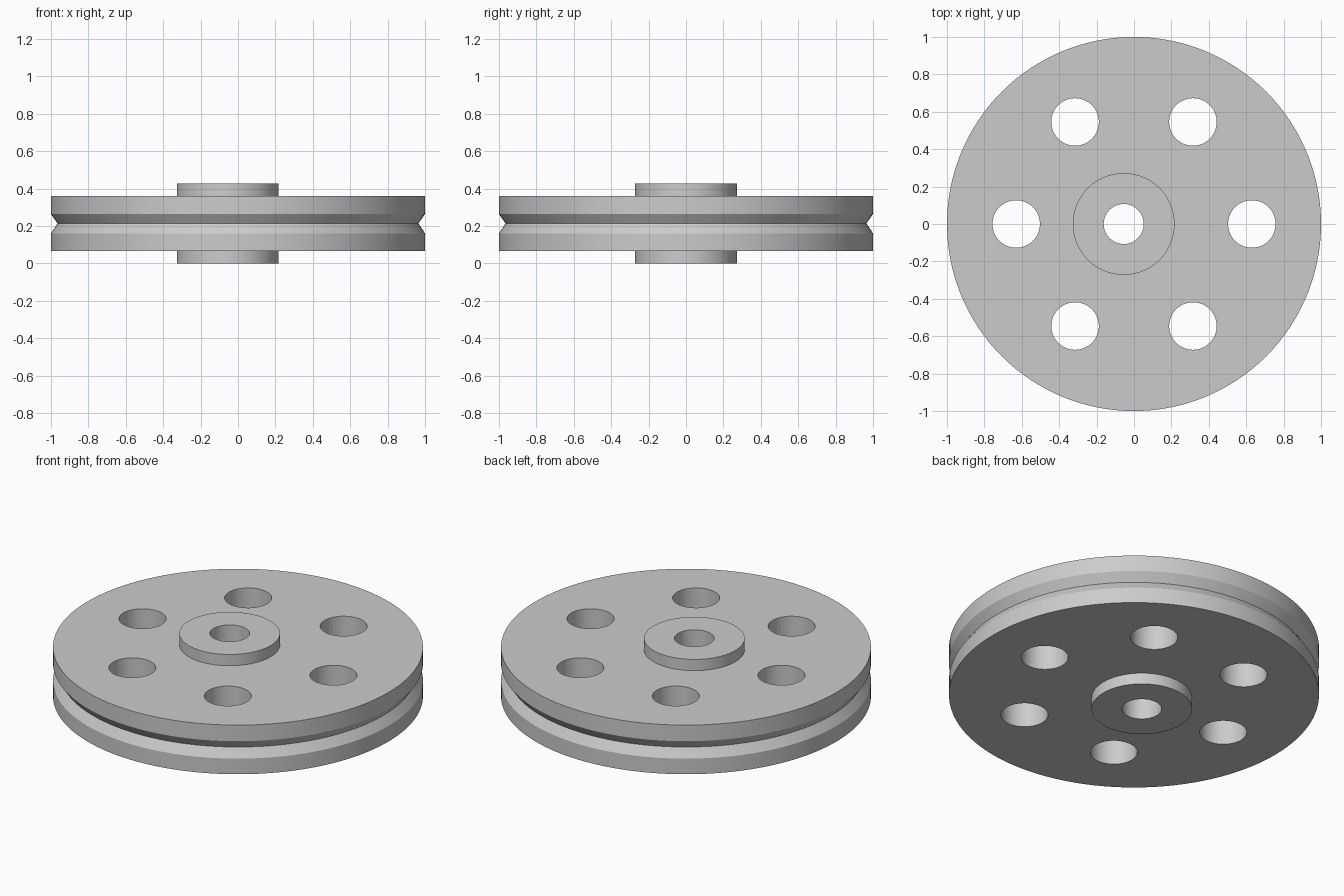
import bpy, bmesh, math
from mathutils import Matrix, Vector

if "Cube" in bpy.data.objects:
    bpy.data.objects.remove(bpy.data.objects["Cube"])

HUB_X = -0.055          # the hub and its bore sit off centre
SPOKE_HOLES = 6
HOLE_RING = 0.63

grey = bpy.data.materials.new("plain grey")
grey.use_nodes = True
grey.diffuse_color = (0.6, 0.6, 0.6, 1)
grey.node_tree.nodes["Principled BSDF"].inputs["Base Color"].default_value = (0.6, 0.6, 0.6, 1)


def turned(name, profile, x=0, y=0, segments=96):
    """Solid of revolution about z from (radius, height) points, capped at both ends."""
    bm = bmesh.new()
    rings = []
    for r, z in profile:
        angles = [2 * math.pi * i / segments for i in range(segments)]
        rings.append([bm.verts.new((x + r * math.cos(a), y + r * math.sin(a), z)) for a in angles])
    for low, high in zip(rings, rings[1:]):
        for i in range(segments):
            j = (i + 1) % segments
            bm.faces.new((low[i], low[j], high[j], high[i]))
    bm.faces.new(rings[0][::-1])
    bm.faces.new(rings[-1])
    mesh = bpy.data.meshes.new(name)
    bm.to_mesh(mesh)
    bm.free()
    mesh.materials.append(grey)
    obj = bpy.data.objects.new(name, mesh)
    bpy.context.collection.objects.link(obj)
    return obj


def combine(target, tool, operation):
    mod = target.modifiers.new(tool.name, 'BOOLEAN')
    mod.operation = operation
    mod.solver = 'EXACT'
    mod.object = tool


# Rim disc with a V groove around its edge
wheel = turned("pulley_wheel", [(1, 0.067), (1, 0.16), (0.965, 0.213), (1, 0.264), (1, 0.36)], segments=128)

# Eccentric hub, proud of both faces
hub = turned("hub", [(0.272, 0), (0.272, 0.427)], HUB_X)
combine(wheel, hub, 'UNION')

# Shaft bore and ring of lightening holes
cutters = [turned("bore_cutter", [(0.107, -0.1), (0.107, 0.5)], HUB_X, segments=64)]
for i in range(SPOKE_HOLES):
    a = 2 * math.pi * i / SPOKE_HOLES
    cutters.append(turned("hole_cutter", [(0.127, -0.1), (0.127, 0.5)],
                          HOLE_RING * math.cos(a), HOLE_RING * math.sin(a), 64))
for cutter in cutters:
    combine(wheel, cutter, 'DIFFERENCE')

# Bake the cuts, then drop the helper solids
bpy.context.view_layer.update()
evaluated = wheel.evaluated_get(bpy.context.evaluated_depsgraph_get())
baked = bpy.data.meshes.new_from_object(evaluated)
wheel.modifiers.clear()
wheel.data = baked
for helper in [hub] + cutters:
    bpy.data.objects.remove(helper)

# Smooth round walls with crisp edges
bpy.ops.object.select_all(action='DESELECT')
wheel.select_set(True)
bpy.context.view_layer.objects.active = wheel
bpy.ops.object.shade_smooth_by_angle(angle=math.radians(25))
